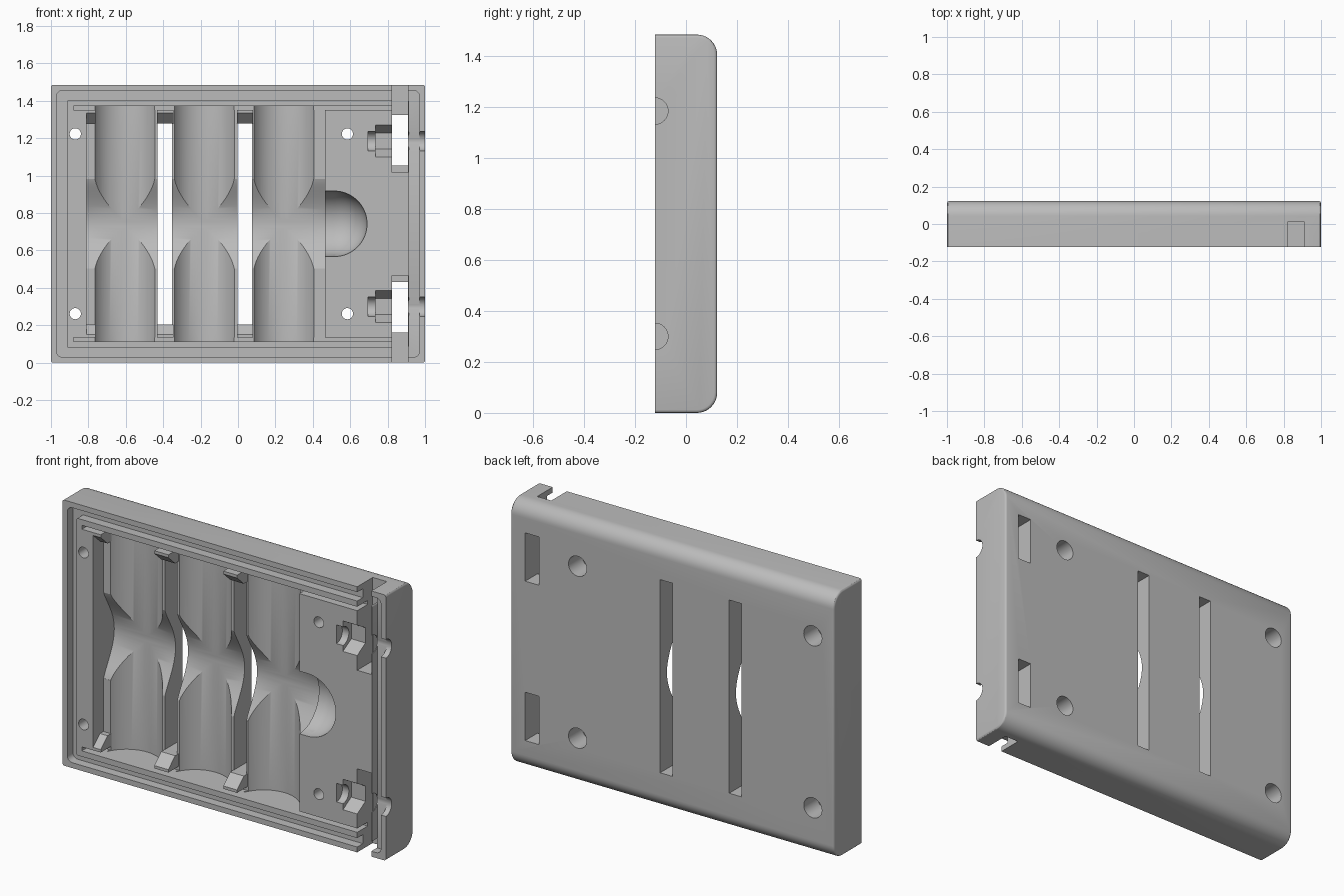
import bpy, bmesh
from math import pi, sin, cos
from mathutils import Vector

if "Cube" in bpy.data.objects:
    bpy.data.objects.remove(bpy.data.objects["Cube"], do_unlink=True)

FRONT, BACK, TOP = -0.1225, 0.1225, 1.485
MID = TOP / 2

grey = bpy.data.materials.new("plain_grey")
grey.use_nodes = True
grey.diffuse_color = (0.5, 0.5, 0.5, 1)
grey.node_tree.nodes["Principled BSDF"].inputs["Base Color"].default_value = (0.5, 0.5, 0.5, 1)


def finish(name, bm):
    bmesh.ops.recalc_face_normals(bm, faces=bm.faces)
    mesh = bpy.data.meshes.new(name)
    bm.to_mesh(mesh)
    bm.free()
    mesh.materials.append(grey)
    obj = bpy.data.objects.new(name, mesh)
    bpy.context.collection.objects.link(obj)
    return obj


def prism(name, pts, axis, a, b, end_bevel=0):
    """Extrude a profile along an axis; the profile uses the other two axes in order."""
    bm = bmesh.new()
    place = {"x": lambda p: (a, p[0], p[1]),
             "y": lambda p: (p[0], a, p[1]),
             "z": lambda p: (p[0], p[1], a)}[axis]
    face = bm.faces.new([bm.verts.new(place(p)) for p in pts])
    new = bmesh.ops.extrude_face_region(bm, geom=[face])["geom"]
    shift = Vector([b - a if k == axis else 0 for k in "xyz"])
    bmesh.ops.translate(bm, vec=shift, verts=[g for g in new if isinstance(g, bmesh.types.BMVert)])
    if end_bevel:
        edges = [e for e in bm.edges if abs(e.verts[0].co.x - e.verts[1].co.x) < 1e-5
                 and max(v.co.y for v in e.verts) > FRONT + 0.001]
        bmesh.ops.bevel(bm, geom=edges, offset=end_bevel, segments=3, profile=0.5, affect='EDGES')
    return finish(name, bm)


def box(x0, x1, y0, y1, z0, z1):
    return prism("cutter", [(x0, z0), (x1, z0), (x1, z1), (x0, z1)], "y", y0, y1)


def circle(u, v, r, n=48, turn=0.0):
    return [(u + r * cos(2 * pi * i / n + turn), v + r * sin(2 * pi * i / n + turn)) for i in range(n)]


def rounded(x0, x1, z0, z1, r, n=5):
    pts = []
    for k, (x, z) in enumerate([(x1 - r, z1 - r), (x0 + r, z1 - r), (x0 + r, z0 + r), (x1 - r, z0 + r)]):
        pts += [(x + r * cos(pi / 2 * (k + i / n)), z + r * sin(pi / 2 * (k + i / n))) for i in range(n + 1)]
    return pts


def cut(target, cutter):
    cutter.hide_render = True
    mod = target.modifiers.new("cut", 'BOOLEAN')
    mod.operation, mod.solver, mod.object = 'DIFFERENCE', 'EXACT', cutter
    bpy.context.view_layer.objects.active = target
    bpy.ops.object.modifier_apply(modifier=mod.name)
    bpy.data.objects.remove(cutter, do_unlink=True)


# Case: slab with rounded long back edges
R = 0.08
profile = [(FRONT, 0)]
profile += [(BACK - R + R * sin(pi / 2 * i / 10), R - R * cos(pi / 2 * i / 10)) for i in range(11)]
profile += [(y, TOP - z) for y, z in reversed(profile)]
case = prism("battery_case", profile, "x", -1, 1, end_bevel=0.012)

# Gasket groove around the rim
groove = prism("groove_cutter", rounded(-0.97, 0.97, 0.03, TOP - 0.03, 0.03), "y", FRONT - 0.1, FRONT + 0.05)
cut(groove, prism("groove_core", rounded(-0.915, 0.915, 0.08, TOP - 0.08, 0.012), "y", FRONT - 0.2, FRONT + 0.2))
cut(case, groove)

# Battery bay and the plate slots at its two ends
RIB = FRONT + 0.09
cut(case, box(-0.81, 0.465, FRONT - 0.1, RIB, 0.132, TOP - 0.132))
for z0, z1 in ((0.112, 0.134), (TOP - 0.134, TOP - 0.112)):
    cut(case, box(-0.88, 0.85, FRONT - 0.12, RIB + 0.002, z0, z1))

# Three round battery beds
for x in (-0.605, -0.18, 0.245):
    arc = [p for p in circle(x, FRONT, 0.184, 80) if p[1] > RIB - 0.02]
    cut(case, prism("bed_cutter", arc, "z", 0.109, TOP - 0.109))

# Finger channel: flared across the beds, with a round end
N = 32
flare = [(RIB - 0.01, MID + 0.24), (RIB - 0.01, MID - 0.24)]
for i in range(N + 1):
    t = -1 + 2 * i / N
    flare.append((RIB + 0.001 + 0.094 * max(0, cos(pi / 2 * t)) ** 1.2, MID + 0.24 * t))
cut(case, prism("channel_cutter", flare, "x", -0.809, 0.464))
bm = bmesh.new()
bmesh.ops.create_uvsphere(bm, u_segments=48, v_segments=32, radius=0.175)
for v in bm.verts:
    v.co.x += 0.515
ends = bmesh.ops.bisect_plane(bm, geom=bm.verts[:] + bm.edges[:] + bm.faces[:],
                              plane_co=(0.515, 0, 0), plane_no=(-1, 0, 0), clear_outer=True)
rim = [g for g in ends["geom_cut"] if isinstance(g, bmesh.types.BMEdge)]
tube = bmesh.ops.extrude_edge_only(bm, edges=rim)["geom"]
bmesh.ops.translate(bm, vec=(-0.09, 0, 0), verts=[g for g in tube if isinstance(g, bmesh.types.BMVert)])
bmesh.ops.holes_fill(bm, edges=[e for e in bm.edges if e.is_boundary])
bmesh.ops.translate(bm, vec=(0, FRONT, MID), verts=bm.verts)
cut(case, finish("round_end_cutter", bm))

# Strap slots through the back between the beds
for x0, x1 in ((-0.43, -0.353), (-0.003, 0.074)):
    cut(case, box(x0, x1, FRONT - 0.1, BACK + 0.1, 0.205, TOP - 0.2))

# Screw holes, counterbored from the back
for x in (-0.87, 0.585):
    for z in (0.262, TOP - 0.262):
        cut(case, prism("hole_cutter", circle(x, z, 0.03, 32), "y", FRONT - 0.1, BACK + 0.1))
        cut(case, prism("bore_cutter", circle(x, z, 0.056, 32), "y", BACK - 0.12, BACK + 0.1))

# Hinge notches, windows, bolt channels and nut pockets, low and high
for low in (True, False):
    def zs(a, b):
        return (a, b) if low else (TOP - b, TOP - a)
    zc = 0.3 if low else TOP - 0.3
    cut(case, box(0.823, 0.91, FRONT - 0.1, FRONT + 0.137, *zs(-0.1, 0.467)))
    cut(case, box(0.824, 0.909, FRONT, BACK + 0.1, *zs(0.162, 0.432)))
    cut(case, prism("bolt_cutter", circle(FRONT, zc, 0.052, 32), "x", 0.695, 1.1))
    cut(case, prism("nut_cutter", circle(FRONT, zc, 0.085, 6, pi / 6), "x", 0.735, 0.86))

case.select_set(True)
bpy.context.view_layer.objects.active = case
bpy.ops.object.shade_smooth_by_angle(angle=pi / 6)

# Sloped stops at the ends of the ribs
for i, (x0, x1) in enumerate(((-0.812, -0.763), (-0.432, -0.345), (-0.005, 0.08))):
    for side, flip in (("lower", False), ("upper", True)):
        wedge = [(RIB + 0.01, 0.134), (FRONT, 0.134), (FRONT, 0.15), (RIB - 0.03, 0.205), (RIB + 0.01, 0.205)]
        pts = [(y, TOP - z if flip else z) for y, z in wedge]
        prism(f"{side}_contact_stop_{i + 1}", pts, "x", x0, x1)
